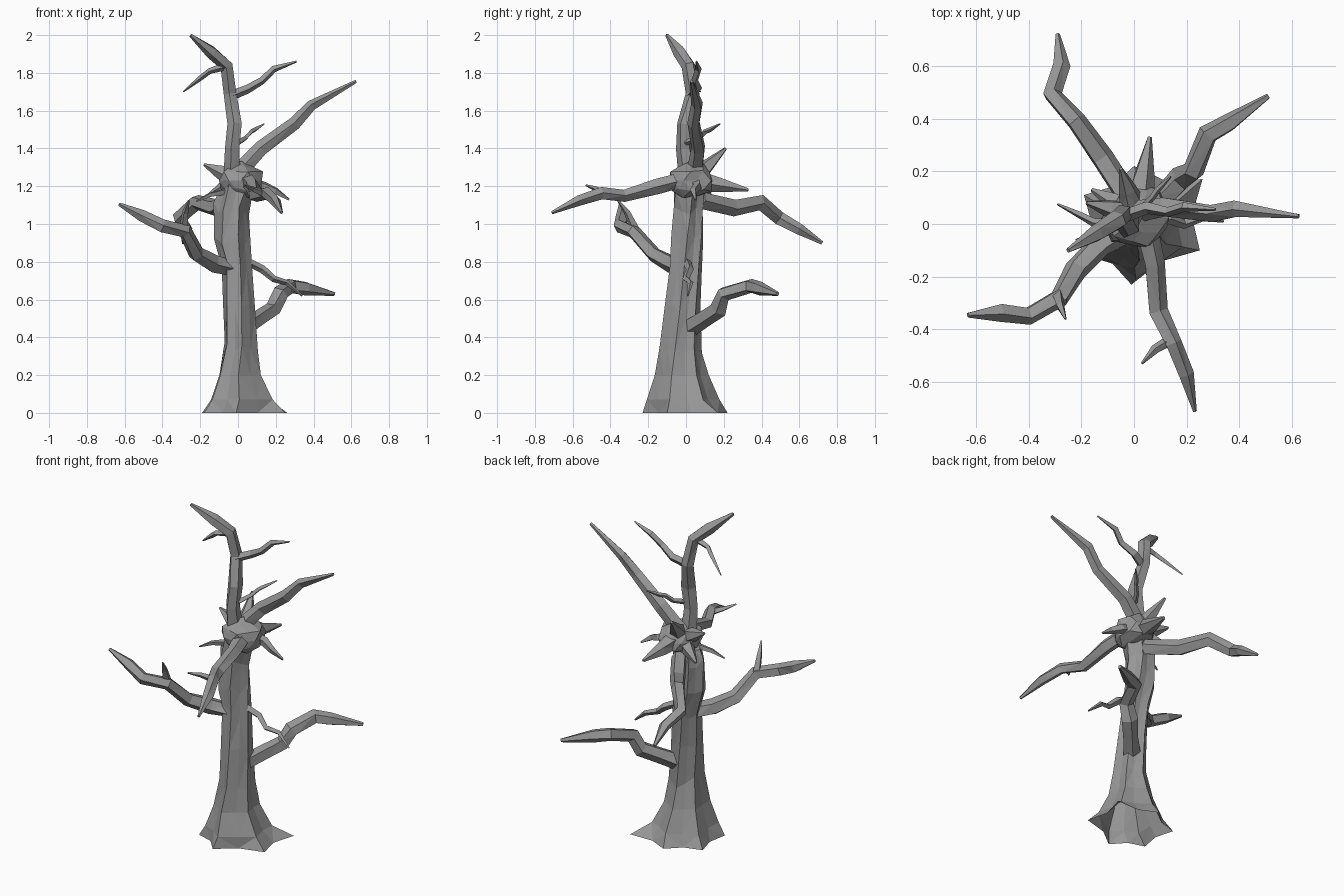
import bpy, bmesh, math, random
from mathutils import Vector

if "Cube" in bpy.data.objects:
    bpy.data.objects.remove(bpy.data.objects["Cube"])

random.seed(4)
bark = bpy.data.materials.new("dark_bark")
bark.diffuse_color = (.31, .31, .31, 1)
bark.use_nodes = True
bark.node_tree.nodes["Principled BSDF"].inputs["Base Color"].default_value = bark.diffuse_color


def finish(name, bm):
    bmesh.ops.recalc_face_normals(bm, faces=bm.faces)
    me = bpy.data.meshes.new(name)
    bm.to_mesh(me)
    bm.free()
    me.materials.append(bark)
    ob = bpy.data.objects.new(name, me)
    bpy.context.collection.objects.link(ob)
    return ob


def loft(name, rings, cap_start, cap_end):
    """Skin a list of equal-length point rings with triangles."""
    bm = bmesh.new()
    vs = [[bm.verts.new(p) for p in r] for r in rings]
    n = len(vs[0])
    for a, b in zip(vs, vs[1:]):
        for i in range(n):
            j = (i + 1) % n
            bm.faces.new((a[i], a[j], b[j], b[i]))
    if cap_start:
        bm.faces.new(vs[0][::-1])
    if cap_end:
        bm.faces.new(vs[-1])
    bmesh.ops.triangulate(bm, faces=bm.faces)
    return finish(name, bm)


def branch(name, pts, r, sides=5, tip=0.2):
    """Crooked tapering limb through pts, starting at radius r."""
    pts = [Vector(p) for p in pts]
    rings, q = [], None
    last = len(pts) - 1
    roll = random.uniform(0, 6.28)
    for k, p in enumerate(pts):
        d = (pts[min(k + 1, last)] - p).normalized() + (p - pts[max(k - 1, 0)]).normalized()
        d.normalize()
        if q is None:
            q = Vector((0, 0, 1)).rotation_difference(d)
        else:
            q = (q @ Vector((0, 0, 1))).rotation_difference(d) @ q
        rad = r * (1 - 0.3 * k / max(last - 1, 1)) if k < last else r * tip
        ring = []
        for i in range(sides):
            a = roll + math.tau * i / sides
            w = rad * random.uniform(0.9, 1.15)
            ring.append(p + q @ Vector((w * math.cos(a), w * math.sin(a), 0)))
        rings.append(ring)
    return loft(name, rings, True, True)


# Trunk: star-shaped root flare blending into a rough hexagonal stem
roots = [(.25, -.10), (.26, .17), (0, .22), (-.19, .11), (-.18, -.12), (-.01, -.23)]
base = []
for i, (x, y) in enumerate(roots):
    x2, y2 = roots[(i + 1) % 6]
    base += [Vector((x, y, 0)), Vector(((x + x2) * .43, (y + y2) * .43, 0))]
angles = [math.atan2(p.y, p.x) for p in base]
levels = [  # z, xmin, xmax, ymin, ymax
    (.07, -.16, .19, -.20, .17), (.20, -.11, .125, -.16, .115),
    (.35, -.075, .105, -.135, .08), (.55, -.08, .09, -.11, .075),
    (.77, -.085, .07, -.085, .085), (.92, -.125, .06, -.08, .095),
    (1.08, -.125, .055, -.07, .095), (1.20, -.10, .08, -.065, .10)]
rings = [base]
for n, (z, x0, x1, y0, y1) in enumerate(levels):
    ring = []
    for i, a in enumerate(angles):
        k = 1.04 if i % 2 == 0 else 0.86
        t = a + max(0, n - 1) * .10
        dz = random.uniform(-.035, .035) if n > 1 else 0
        ring.append(Vector(((x0 + x1) / 2 + k * (x1 - x0) / 2 * math.cos(t),
                            (y0 + y1) / 2 + k * (y1 - y0) / 2 * math.sin(t), z + dz)))
    rings.append(ring)
loft("trunk", rings, False, True)

# Knotted crown where the upper limbs meet
bm = bmesh.new()
bmesh.ops.create_icosphere(bm, subdivisions=2, radius=1)
for v in bm.verts:
    k = random.uniform(.88, 1.08)
    v.co = Vector((.018 + v.co.x * .12 * k, .025 + v.co.y * .125 * k, 1.23 + v.co.z * .10 * k))
finish("crown_knot", bm)

# Main limbs
limbs = {
    "top_limb": (.046, [(-.03, .01, 1.27), (-.03, -.01, 1.40), (-.015, -.01, 1.53),
                        (-.04, .04, 1.69), (-.06, .015, 1.84), (-.14, -.035, 1.91), (-.25, -.10, 2.0)]),
    "upper_right_limb": (.042, [(.02, .05, 1.29), (.12, .065, 1.40), (.30, .045, 1.53),
                                (.39, .06, 1.63), (.625, .03, 1.755)]),
    "left_limb": (.047, [(-.05, -.03, .77), (-.13, -.08, .79), (-.22, -.17, .84), (-.28, -.28, .96),
                         (-.40, -.35, .99), (-.51, -.335, 1.04), (-.63, -.345, 1.105)]),
    "front_limb": (.042, [(.05, -.03, 1.23), (.075, -.15, 1.20), (.09, -.33, 1.15),
                          (.15, -.45, 1.165), (.195, -.57, 1.125), (.23, -.71, 1.06)]),
    "back_limb": (.046, [(-.01, .08, 1.13), (-.12, .25, 1.085), (-.22, .39, 1.115),
                         (-.31, .49, 1.03), (-.275, .60, .97), (-.29, .72, .90)]),
    "lower_right_limb": (.05, [(.04, .02, .45), (.11, .10, .50), (.18, .175, .55), (.225, .20, .63),
                               (.28, .34, .67), (.36, .385, .66), (.51, .485, .63)]),
}
for name, (r, pts) in limbs.items():
    branch(name, pts, r)

# Thin twigs
twigs = {
    "high_right_twig": (.025, [(-.04, .03, 1.68), (.05, .06, 1.715), (.13, .045, 1.76),
                               (.19, .065, 1.82), (.31, .055, 1.86)]),
    "high_left_twig": (.019, [(-.08, .0, 1.83), (-.15, .005, 1.81), (-.20, .03, 1.77), (-.29, .075, 1.70)]),
    "inner_twig": (.016, [(.0, .0, 1.43), (.04, .07, 1.455), (.07, .10, 1.49), (.09, .13, 1.50), (.14, .18, 1.53)]),
    "left_limb_twig": (.025, [(-.29, -.27, .97), (-.28, -.31, 1.06), (-.26, -.36, 1.125)]),
    "front_limb_twig": (.022, [(.14, -.44, 1.16), (.08, -.475, 1.185), (.03, -.53, 1.205)]),
    "trunk_right_twig": (.021, [(.03, .0, .81), (.13, .02, .76), (.19, .0, .71), (.26, .025, .69), (.34, .01, .62)]),
    "trunk_left_twig": (.018, [(-.07, -.02, 1.17), (-.15, -.04, 1.155), (-.22, -.06, 1.12)]),
    "crown_right_twig": (.03, [(.08, .05, 1.22), (.14, .06, 1.20), (.20, .04, 1.175), (.27, .05, 1.13)]),
}
for name, (r, pts) in twigs.items():
    branch(name, pts, r, 4)

# Broken spikes around the crown
spikes = [(.06, .33, 1.18, .055), (-.18, .08, 1.315, .05), (-.05, .21, 1.40, .05),
          (-.16, .13, 1.15, .05)]
for i, (x, y, z, r) in enumerate(spikes):
    c, t = Vector((.01, .03, 1.23)), Vector((x, y, z))
    branch("crown_spike_%d" % (i + 1), [c.lerp(t, .2), c.lerp(t, .55), t], r, 5, .15)
